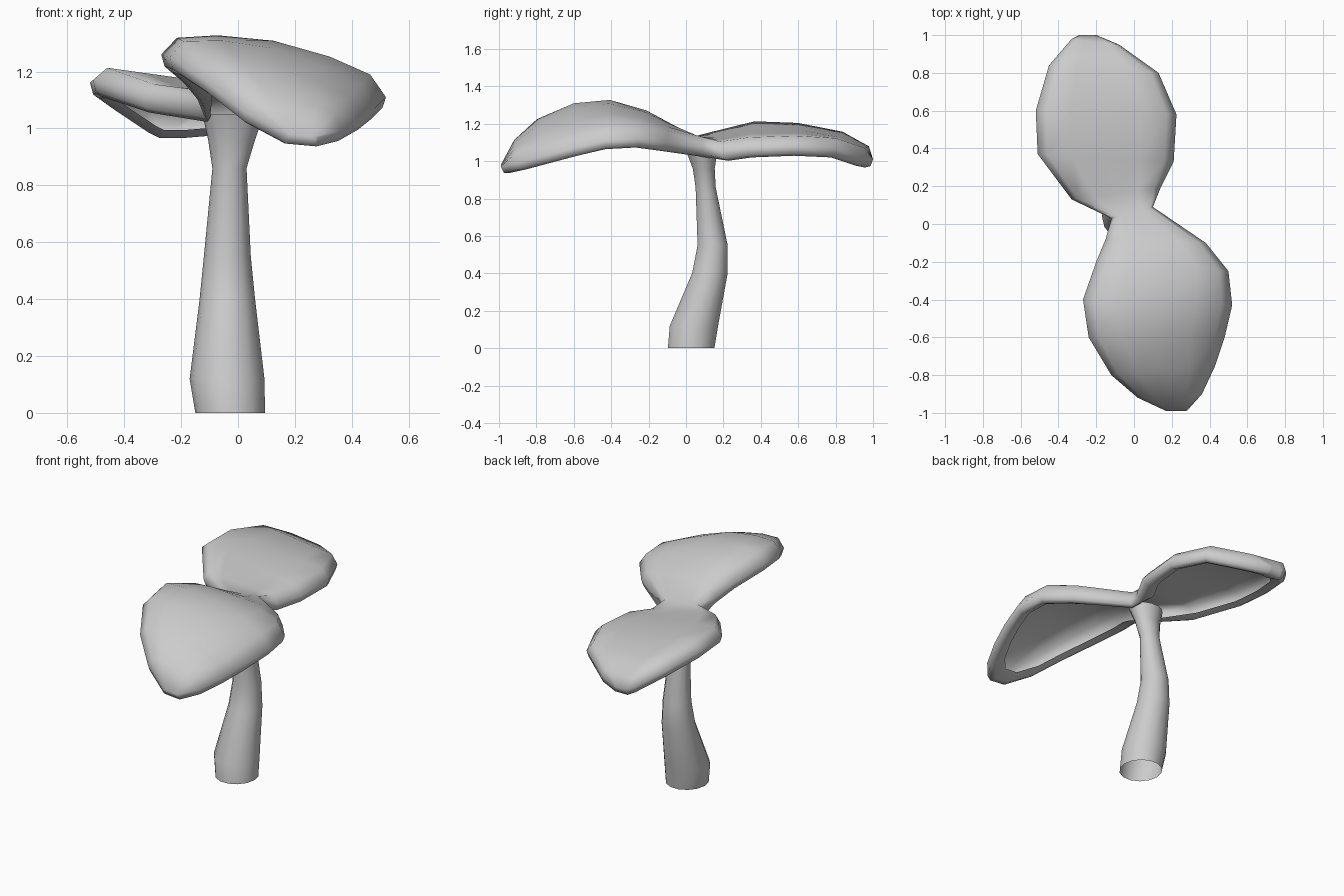
import bpy
import bmesh
from math import cos, sin, pi
from mathutils import Vector

default_cube = bpy.data.objects.get("Cube")
if default_cube:
    bpy.data.objects.remove(default_cube, do_unlink=True)

grey = bpy.data.materials.new("plain grey")
grey.use_nodes = True
grey_colour = (0.6, 0.6, 0.6, 1)
grey.diffuse_color = grey_colour
grey.node_tree.nodes["Principled BSDF"].inputs["Base Color"].default_value = grey_colour


def finish(bm, name):
    """Turn a bmesh into a smooth grey object."""
    mesh = bpy.data.meshes.new(name)
    bm.to_mesh(mesh)
    bm.free()
    mesh.materials.append(grey)
    part = bpy.data.objects.new(name, mesh)
    bpy.context.collection.objects.link(part)
    for polygon in mesh.polygons:
        polygon.use_smooth = True
    return part


def bridge(bm, first, second, closed=False):
    """Fill quads between two equally long rows of vertices."""
    count = len(first)
    for i in range(count if closed else count - 1):
        j = (i + 1) % count
        bm.faces.new((first[i], first[j], second[j], second[i]))


# Stem: bent tube, open at the foot, flaring under the leaves
# Each ring: height, x limits, y limits
stem_rings = [
    (0, -.15, .095, -.1, .155),
    (.12, -.17, .093, -.09, .175),
    (.4, -.135, .06, .03, .225),
    (.55, -.12, .045, .06, .225),
    (.86, -.09, .03, .05, .16),
    (.96, -.105, .06, .035, .155),
    (1.05, -.125, .09, 0, .17),
]
SIDES = 14
bm = bmesh.new()
previous = None
for z, left, right, front, back in stem_rings:
    ring = []
    for i in range(SIDES):
        angle = 2 * pi * i / SIDES
        x = (left + right) / 2 + (right - left) / 2 * cos(angle)
        y = (front + back) / 2 + (back - front) / 2 * sin(angle)
        ring.append(bm.verts.new((x, y, z)))
    if previous:
        bridge(bm, previous, ring, closed=True)
    previous = ring
finish(bm, "stem")

# Leaves: one skin lofted from the front tip over the neck to the back tip
# Each station: a rim point on the -x side and one on the +x side
stations = [
    ((.17, -.99, .98), (.28, -.99, .97)),
    ((.02, -.92, 1.06), (.36, -.9, .99)),
    ((-.12, -.8, 1.17), (.43, -.75, 1.03)),
    ((-.24, -.6, 1.25), (.48, -.6, 1.07)),
    ((-.27, -.4, 1.26), (.52, -.43, 1.11)),
    ((-.2, -.2, 1.2), (.5, -.25, 1.12)),
    ((-.15, -.08, 1.14), (.38, -.1, 1.1)),
    ((-.12, .03, 1.08), (.1, .09, 1.08)),
    ((-.33, .13, 1.11), (.14, .19, 1.05)),
    ((-.51, .37, 1.17), (.21, .33, 1.07)),
    ((-.52, .6, 1.16), (.225, .58, 1.08)),
    ((-.45, .84, 1.11), (.13, .8, 1.07)),
    ((-.33, .98, 1.03), (-.08, .95, 1.02)),
    ((-.29, 1, 1.01), (-.2, 1, 1.01)),
]
RIM = .05
FRONT_BULGE = .075
across = (0, .07, .25, .5, .75, .93, 1)

bm = bmesh.new()
rows = []
for index, (left, right) in enumerate(stations):
    left, right = Vector(left), Vector(right)
    is_tip = index in (0, len(stations) - 1)
    # The front leaf is domed, the back leaf nearly flat
    middle_y = (left.y + right.y) / 2
    dome = FRONT_BULGE * max(0, sin(-pi * middle_y)) ** .7
    row = []
    for u in across:
        point = left.lerp(right, u)
        if 0 < u < 1 and not is_tip:
            point.z += RIM + dome * 4 * u * (1 - u)
        row.append(bm.verts.new(point))
    if rows:
        bridge(bm, rows[-1], row)
    rows.append(row)

# Rolled rim: fold the outline under, leaving the hollow underside open
outline = (rows[0] + [row[-1] for row in rows[1:-1]]
           + rows[-1][::-1] + [row[0] for row in rows[-2:0:-1]])
front_centre = Vector((.12, -.45, 1.2))
back_centre = Vector((-.15, .55, 1.12))
neck_centre = Vector((-.02, .08, 1.06))


def folded(point, inward, drop):
    if abs(point.y - .06) < .05:
        centre = neck_centre
    else:
        centre = front_centre if point.y < .06 else back_centre
    return point.lerp(centre, inward) - Vector((0, 0, drop))


rim = [vert.co.copy() for vert in outline]
for inward, drop in ((.03, RIM * .8), (.1, RIM * 1.1), (.22, RIM * .8)):
    fold = [bm.verts.new(folded(point, inward, drop)) for point in rim]
    bridge(bm, outline, fold, closed=True)
    outline = fold
bmesh.ops.recalc_face_normals(bm, faces=bm.faces[:])
finish(bm, "leaves")
